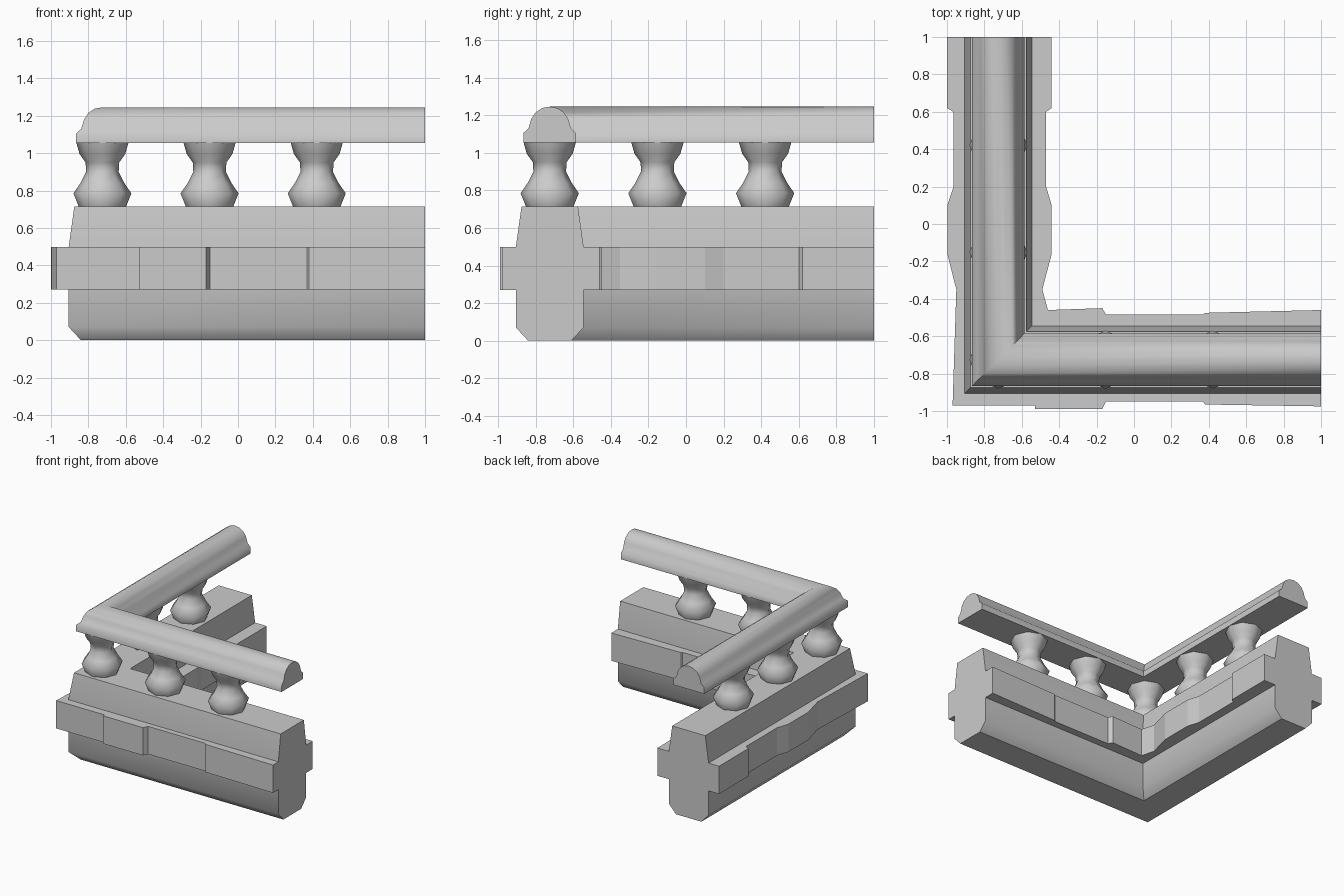
import bpy, bmesh, math

cube = bpy.data.objects.get("Cube")
if cube:
    bpy.data.objects.remove(cube)

stone = bpy.data.materials.new("grey stone")
stone.use_nodes = True
GREY = (0.6, 0.6, 0.6, 1)
stone.diffuse_color = GREY
stone.node_tree.nodes["Principled BSDF"].inputs["Base Color"].default_value = GREY

AXIS = -0.725  # centre line of both wings


def finish(name, bm, angle=None):
    bmesh.ops.recalc_face_normals(bm, faces=bm.faces[:])
    mesh = bpy.data.meshes.new(name)
    bm.to_mesh(mesh)
    bm.free()
    mesh.materials.append(stone)
    obj = bpy.data.objects.new(name, mesh)
    bpy.context.collection.objects.link(obj)
    if angle:
        bpy.ops.object.select_all(action='DESELECT')
        obj.select_set(True)
        bpy.context.view_layer.objects.active = obj
        bpy.ops.object.shade_smooth_by_angle(angle=math.radians(angle))
    return obj


def sweep_corner(name, half_profile, angle):
    """Mirror a half profile and sweep it round the mitred corner."""
    profile = half_profile + [(-d, z) for d, z in reversed(half_profile) if d > 0]
    bm = bmesh.new()
    rings = [[], [], []]
    for d, z in profile:
        c = AXIS - d
        for ring, (x, y) in zip(rings, [(c, 1), (c, c), (1, c)]):
            ring.append(bm.verts.new((x, y, z)))
    n = len(profile)
    for a, b in zip(rings, rings[1:]):
        for i in range(n):
            j = (i + 1) % n
            bm.faces.new((a[i], a[j], b[j], b[i]))
    bm.faces.new(rings[0])
    bm.faces.new(rings[2])
    return finish(name, bm, angle)


# Wall body and moulded hand rail
sweep_corner("wall", [(.115, 0), (.18, .07), (.18, .5), (.15, .715)], 46)
sweep_corner("hand_rail", [(.14, 1.055), (.14, 1.105), (.113, 1.13), (.098, 1.18),
                           (.075, 1.215), (.04, 1.238), (0, 1.245)], 50)

# Projecting course of uneven stones: (distance along wing, outer edge, inner edge)
side_wing = [(1, -1, -.44), (.62, -1, -.44), (.6, -.965, -.47), (.2, -.965, -.47),
             (.1, -.998, -.44), (-.16, -.998, -.44), (-.35, -.95, -.49)]
front_wing = [(-.17, -.99, -.45), (-.15, -.95, -.485), (.37, -.95, -.485),
              (.38, -.965, -.475), (1, -.975, -.46)]
outer = [(o, t) for t, o, i in side_wing] + [(-.97, -.97), (-.53, -.97), (-.53, -.99)]
outer += [(t, o) for t, o, i in front_wing]
inner = [(t, i) for t, o, i in reversed(front_wing)] + [(-.46, -.46)]
inner += [(i, t) for t, o, i in reversed(side_wing)]
bm = bmesh.new()
base = bm.faces.new([bm.verts.new((x, y, .27)) for x, y in outer + inner])
top = bmesh.ops.extrude_face_region(bm, geom=[base])["geom"]
bmesh.ops.translate(bm, vec=(0, 0, .228),
                    verts=[v for v in top if isinstance(v, bmesh.types.BMVert)])
bmesh.ops.triangulate(bm, faces=[f for f in bm.faces if len(f.verts) > 4])
finish("stone_course", bm)

# Turned balusters
TURNING = [(.125, .71), (.155, .785), (.117, .84), (.087, .9), (.09, .95),
           (.122, .995), (.14, 1.058)]
SIDES = 8


def baluster(name, x, y):
    bm = bmesh.new()
    rings = []
    for r, z in TURNING:
        rings.append([bm.verts.new((x + r * math.cos(math.tau * k / SIDES),
                                    y + r * math.sin(math.tau * k / SIDES), z))
                      for k in range(SIDES)])
    for a, b in zip(rings, rings[1:]):
        for k in range(SIDES):
            m = (k + 1) % SIDES
            bm.faces.new((a[k], a[m], b[m], b[k]))
    bm.faces.new(rings[0])
    bm.faces.new(rings[-1])
    finish(name, bm, 62)


STEP = .573
baluster("corner_baluster", AXIS, AXIS)
for n in (1, 2):
    baluster(f"front_baluster_{n}", AXIS + n * STEP, AXIS)
    baluster(f"side_baluster_{n}", AXIS, AXIS + n * STEP)
